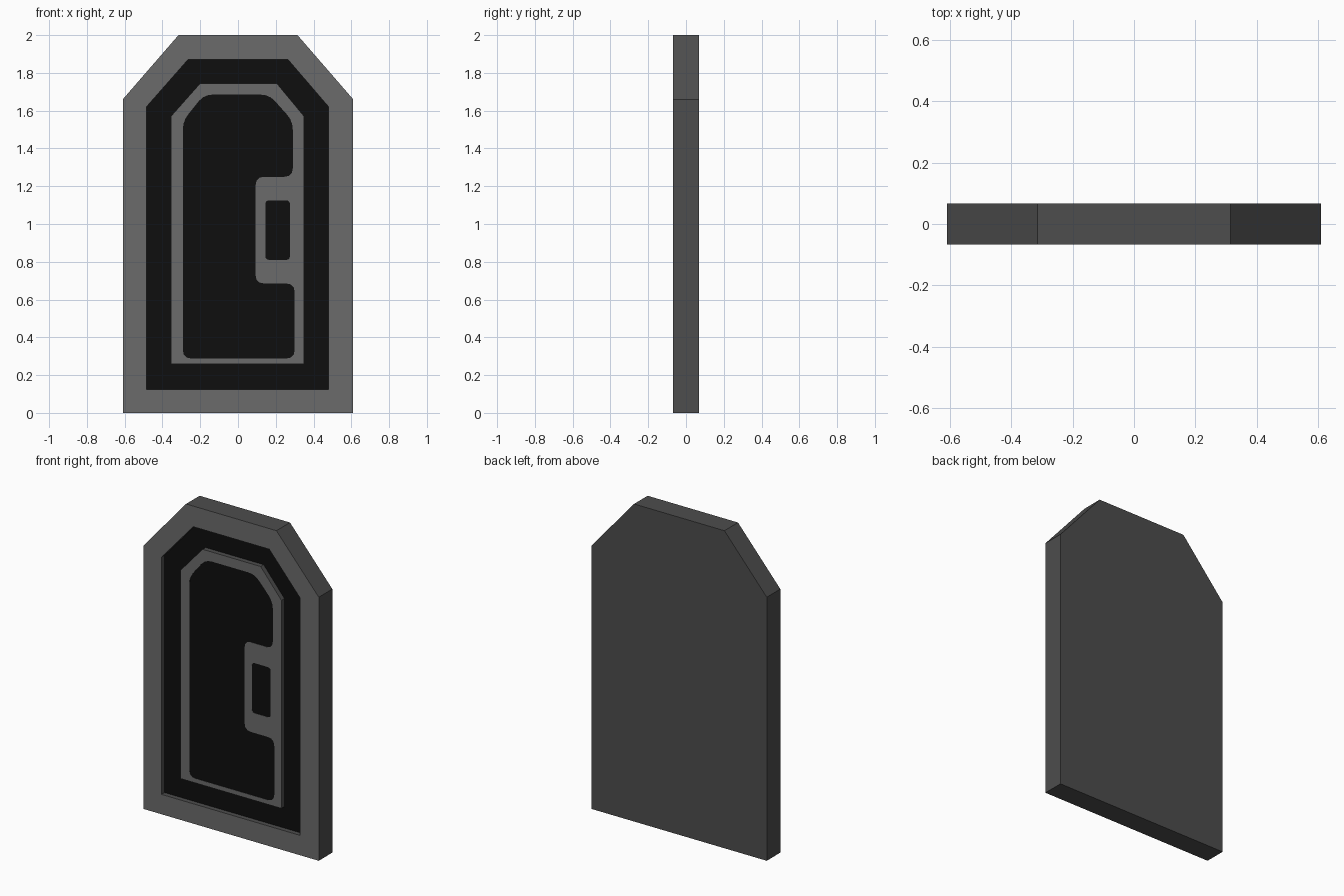
import bpy, bmesh
from mathutils import Vector

if "Cube" in bpy.data.objects:
    bpy.data.objects.remove(bpy.data.objects["Cube"])


def material(name, v):
    m = bpy.data.materials.new(name)
    m.diffuse_color = (v, v, v, 1.0)
    m.use_nodes = True
    m.node_tree.nodes["Principled BSDF"].inputs["Base Color"].default_value = m.diffuse_color
    return m


MATS = [material("dark_grey_edges", 0.074),
        material("mid_grey_front", 0.145),
        material("black_inlay", 0.0045)]
FRONT, BACK = -0.0675, 0.0675


def arch(left, right, bottom, shoulder, top, top_left, top_right):
    # Door outline with two cut upper corners
    return [(left, bottom), (right, bottom), (right, shoulder),
            (top_right, top), (top_left, top), (left, shoulder)]


def rounded(points, radius, steps=3):
    out = []
    n = len(points)
    for i in range(n):
        p = Vector(points[i])
        a, b = Vector(points[i - 1]), Vector(points[(i + 1) % n])
        s = p + (a - p).normalized() * min(radius, (a - p).length * 0.45)
        e = p + (b - p).normalized() * min(radius, (b - p).length * 0.45)
        for k in range(steps + 1):
            t = k / steps
            out.append(s * (1 - t) ** 2 + p * 2 * t * (1 - t) + e * t * t)
    return out


def plate(name, outline, y0, y1):
    # Extrude an x/z outline from y0 to y1
    bm = bmesh.new()
    face = bm.faces.new([bm.verts.new((p[0], y0, p[1])) for p in outline])
    ext = bmesh.ops.extrude_face_region(bm, geom=[face], use_keep_orig=True)
    moved = [v for v in ext["geom"] if isinstance(v, bmesh.types.BMVert)]
    bmesh.ops.translate(bm, verts=moved, vec=(0, y1 - y0, 0))
    bmesh.ops.recalc_face_normals(bm, faces=bm.faces)
    me = bpy.data.meshes.new(name)
    bm.to_mesh(me)
    bm.free()
    ob = bpy.data.objects.new(name, me)
    bpy.context.collection.objects.link(ob)
    return ob


def carve(ob, outlines, depth):
    # Sink each outline into the front face of the plate
    for outline in outlines:
        cutter = plate("cutter", outline, FRONT - 0.05, FRONT + depth)
        mod = ob.modifiers.new("recess", 'BOOLEAN')
        mod.operation, mod.solver, mod.object = 'DIFFERENCE', 'EXACT', cutter
        bpy.context.view_layer.update()
        dg = bpy.context.evaluated_depsgraph_get()
        me = bpy.data.meshes.new_from_object(ob.evaluated_get(dg))
        ob.modifiers.clear()
        ob.data = me
        bpy.data.objects.remove(cutter)


def paint(ob):
    # Front face grey, recess floors black, everything else dark
    ob.data.materials.clear()
    for m in MATS:
        ob.data.materials.append(m)
    for f in ob.data.polygons:
        if f.normal.y < -0.9:
            f.material_index = 1 if f.center.y < FRONT + 0.0005 else 2
        else:
            f.material_index = 0


# Door slab with a sunken field
slab = plate("door_slab", arch(-0.61, 0.61, 0, 1.66, 2.0, -0.315, 0.315), FRONT, BACK)
carve(slab, [arch(-0.485, 0.48, 0.125, 1.62, 1.87, -0.265, 0.265)], 0.03)
paint(slab)

# Raised panel with the notched inlay and the handle plate
panel = plate("raised_panel", arch(-0.355, 0.35, 0.26, 1.57, 1.745, -0.2, 0.205),
              FRONT, FRONT + 0.04)
inlay = rounded([(-0.292, 0.288), (0.3, 0.288), (0.3, 0.685), (0.093, 0.685),
                 (0.093, 1.25), (0.29, 1.25), (0.29, 1.545), (0.165, 1.685),
                 (-0.18, 1.685), (-0.292, 1.545)], 0.045)
handle = rounded([(0.145, 0.81), (0.275, 0.81), (0.275, 1.125), (0.145, 1.125)], 0.02)
carve(panel, [inlay, handle], 0.002)
paint(panel)
